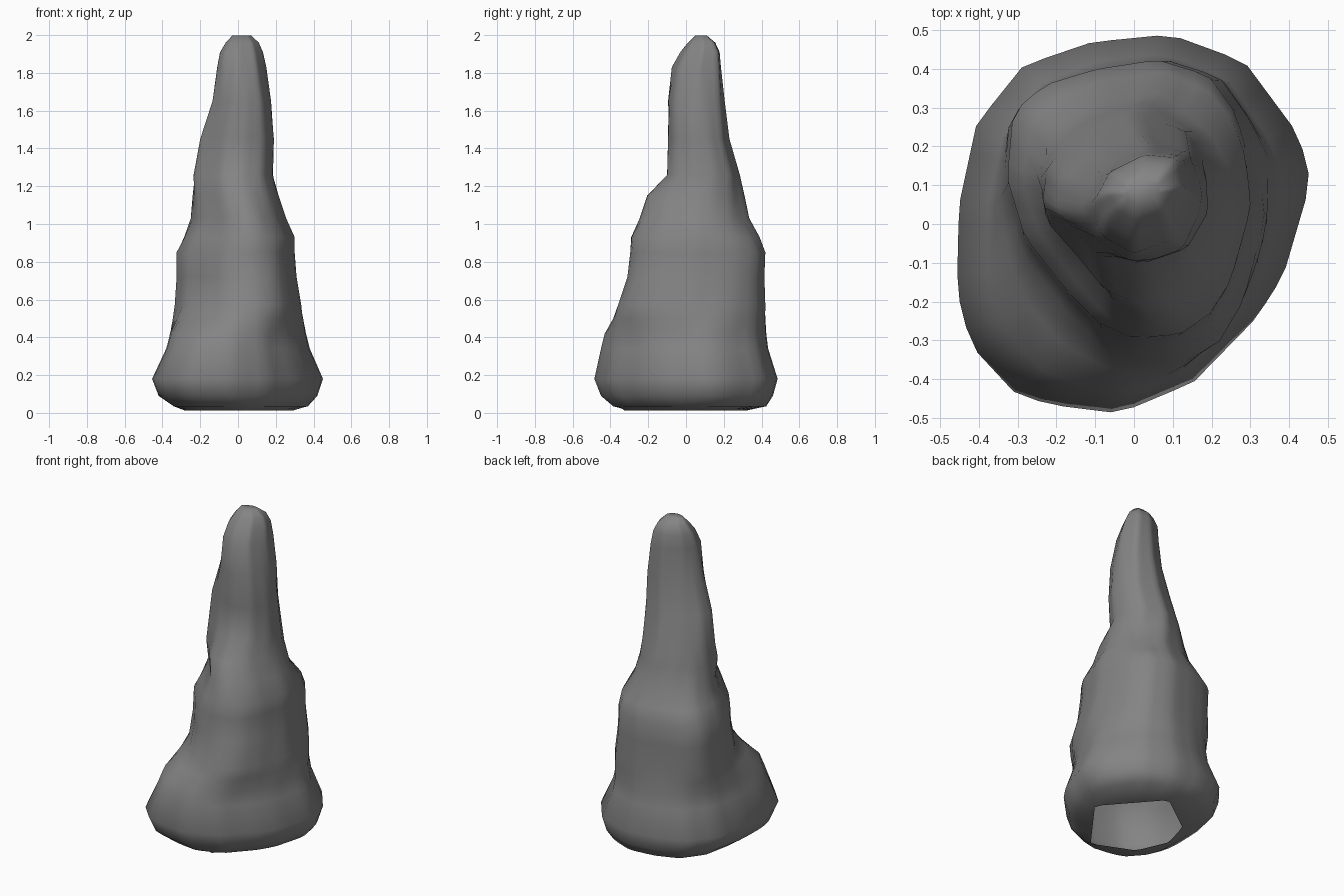
import bpy, bmesh, math

if "Cube" in bpy.data.objects:
    bpy.data.objects.remove(bpy.data.objects["Cube"])

SIDES = 48

# Key cross-sections (counter-clockwise outlines seen from above)
HOLE = [(.29, .01), (.02, .32), (-.23, .14), (-.28, -.035), (-.2, -.22), (.04, -.325)]
BASE = [(.45, .11), (.42, .23), (.28, .42), (.09, .49), (-.11, .47), (-.285, .41), (-.405, .26),
        (-.45, .05), (-.455, -.17), (-.42, -.31), (-.3, -.44), (-.2, -.465), (-.04, -.485),
        (.15, -.405), (.31, -.24), (.38, -.13)]
MIDDLE = [(.30, .05), (.285, .2), (.26, .29), (.19, .385), (.06, .425), (-.1, .4), (-.23, .36),
          (-.31, .29), (-.325, .12), (-.28, -.03), (-.17, -.17), (-.09, -.25), (0, -.29),
          (.1, -.29), (.19, -.24), (.25, -.14)]
SHOULDER = [(.25, .05), (.235, .14), (.19, .22), (.06, .33), (-.1, .30), (-.21, .23), (-.25, .12),
            (-.22, .02), (-.12, -.1), (-.06, -.19), (.03, -.245), (.1, -.23), (.19, -.13)]
UPPER = [(.19, .05), (.185, .16), (.135, .24), (0, .285), (-.13, .235), (-.225, .15), (-.24, .05),
         (-.17, -.01), (-.09, -.08), (.02, -.1), (.13, -.06)]
TIP = [(.15, .07), (.125, .175), (.03, .185), (-.07, .13), (-.11, .05), (-.08, -.03),
       (0, -.075), (.1, -.04)]

# Heights at which each section applies
KEYS = [(0, HOLE), (.02, HOLE), (.035, BASE), (.40, BASE), (.57, MIDDLE), (.88, MIDDLE),
        (1.05, SHOULDER), (1.26, UPPER), (1.5, UPPER), (1.8, TIP), (2.1, TIP)]

# Silhouette: z, x min, x max, y min, y max
LEVELS = [(.012, -.28, .29, -.325, .32), (.035, -.34, .37, -.385, .425), (.09, -.42, .42, -.45, .46),
          (.18, -.455, .45, -.485, .485), (.34, -.38, .38, -.45, .435), (.42, -.36, .36, -.43, .425),
          (.50, -.345, .345, -.385, .42), (.57, -.335, .335, -.36, .42), (.72, -.325, .31, -.31, .415),
          (.85, -.325, .30, -.295, .42), (.93, -.285, .30, -.29, .39), (1.03, -.25, .255, -.245, .335),
          (1.15, -.24, .215, -.205, .31), (1.26, -.235, .185, -.10, .285), (1.45, -.20, .19, -.095, .23),
          (1.65, -.135, .175, -.095, .205), (1.83, -.11, .15, -.075, .185), (1.91, -.095, .132, -.03, .178),
          (1.96, -.065, .11, .01, .155), (1.998, -.03, .07, .05, .11)]


def fit(pts, x0, x1, y0, y1):
    """Scale an outline to the given extents."""
    xs, ys = [p[0] for p in pts], [p[1] for p in pts]
    return [(x0 + (x - min(xs)) / (max(xs) - min(xs)) * (x1 - x0),
             y0 + (y - min(ys)) / (max(ys) - min(ys)) * (y1 - y0)) for x, y in pts]


def resample(pts):
    """Radii of an outline at evenly spaced angles, keeping its sides straight."""
    polar = sorted((math.atan2(y, x) % math.tau, math.hypot(x, y)) for x, y in fit(pts, -1, 1, -1, 1))
    first, last = polar[0], polar[-1]
    polar = [(last[0] - math.tau, last[1])] + polar + [(first[0] + math.tau, first[1])]
    radii = []
    for i in range(SIDES):
        a = i * math.tau / SIDES
        for (a0, r0), (a1, r1) in zip(polar, polar[1:]):
            if a0 <= a < a1:
                radii.append(r0 * r1 * math.sin(a1 - a0) /
                             (r0 * math.sin(a - a0) + r1 * math.sin(a1 - a)))
                break
    return radii


def section(z):
    """Blended outline at height z."""
    for (z0, s0), (z1, s1) in zip(KEYS, KEYS[1:]):
        if z0 <= z < z1:
            t = (z - z0) / (z1 - z0)
            radii = [a + (b - a) * t for a, b in zip(resample(s0), resample(s1))]
            return [(r * math.cos(i * math.tau / SIDES), r * math.sin(i * math.tau / SIDES))
                    for i, r in enumerate(radii)]


# Rock spire: lofted rings, open underneath, capped at the tip
bm = bmesh.new()
rings = [[bm.verts.new((x, y, z)) for x, y in fit(section(z), *ext)] for z, *ext in LEVELS]
for lo, hi in zip(rings, rings[1:]):
    for i in range(SIDES):
        j = (i + 1) % SIDES
        bm.faces.new((lo[i], lo[j], hi[j], hi[i]))
bm.faces.new(rings[-1])
for f in bm.faces:
    f.smooth = True
mesh = bpy.data.meshes.new("stalagmite")
bm.to_mesh(mesh)
bm.free()

# Dark grey stone
stone = bpy.data.materials.new("stone")
stone.diffuse_color = (.23, .23, .23, 1)
stone.use_nodes = True
stone.node_tree.nodes["Principled BSDF"].inputs["Base Color"].default_value = stone.diffuse_color
mesh.materials.append(stone)
bpy.context.collection.objects.link(bpy.data.objects.new("stalagmite", mesh))
